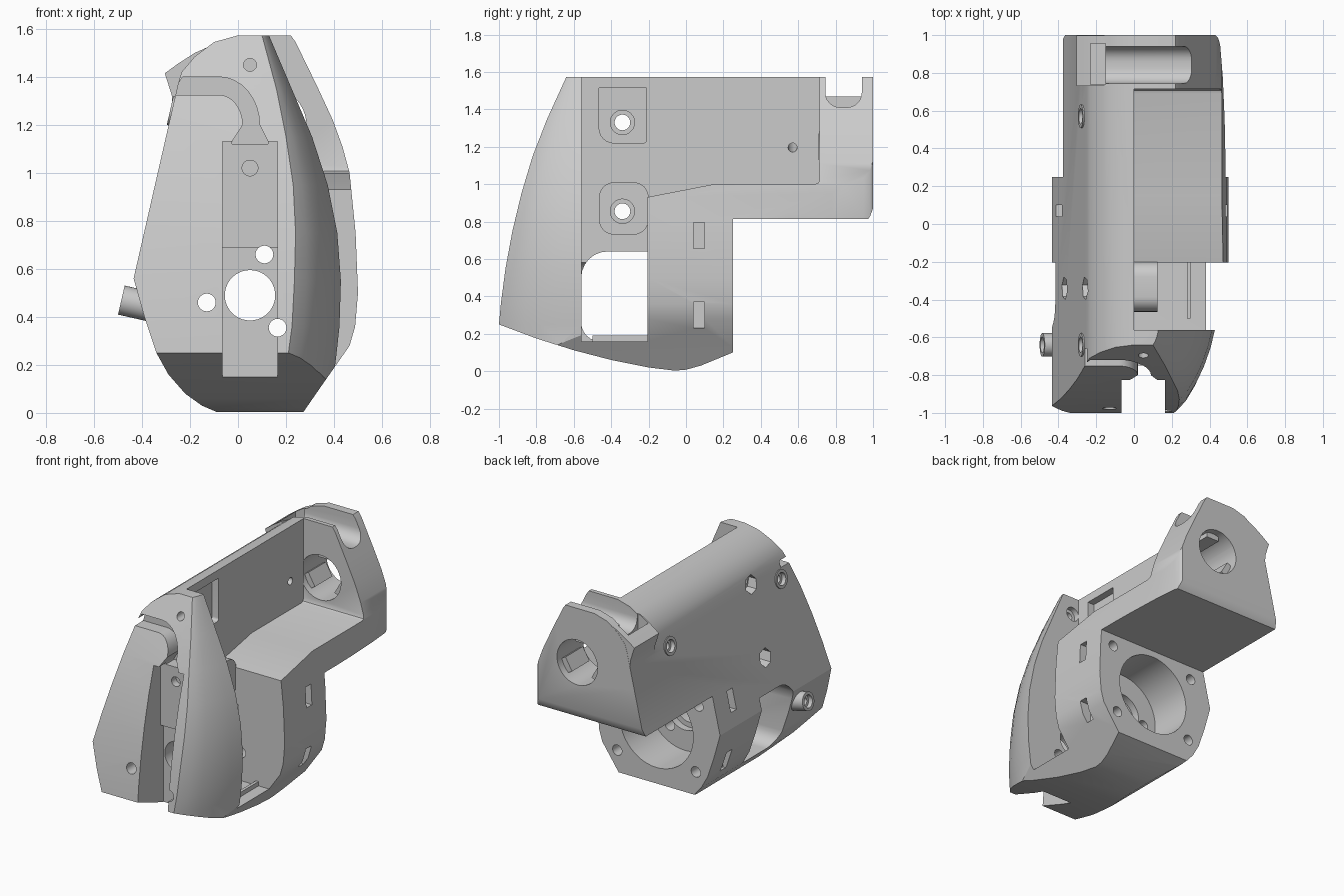
import bpy, bmesh, math
from mathutils import Vector

if "Cube" in bpy.data.objects:
    bpy.data.objects.remove(bpy.data.objects["Cube"])


def finish(bm, name):
    bmesh.ops.recalc_face_normals(bm, faces=bm.faces)
    me = bpy.data.meshes.new(name)
    bm.to_mesh(me)
    bm.free()
    ob = bpy.data.objects.new(name, me)
    bpy.context.collection.objects.link(ob)
    return ob


def loft(name, rings):
    bm = bmesh.new()
    vs = [[bm.verts.new(p) for p in r] for r in rings]
    n = len(vs[0])
    for a, b in zip(vs, vs[1:]):
        for i in range(n):
            j = (i + 1) % n
            bm.faces.new((a[i], a[j], b[j], b[i]))
    bm.faces.new(vs[0])
    bm.faces.new(vs[-1])
    return finish(bm, name)


def prism(name, pts, axis, a, b):
    put = {'x': lambda p, t: (t, p[0], p[1]),
           'y': lambda p, t: (p[0], t, p[1]),
           'z': lambda p, t: (p[0], p[1], t)}[axis]
    return loft(name, [[put(p, t) for p in pts] for t in (a, b)])


def box(name, x0, x1, y0, y1, z0, z1):
    return prism(name, [(x0, y0), (x1, y0), (x1, y1), (x0, y1)], 'z', z0, z1)


def rod(name, start, end, r, n=32):
    a, b = Vector(start), Vector(end)
    d = (b - a).normalized()
    u = d.orthogonal().normalized()
    v = d.cross(u)
    ring = [u * r * math.cos(2 * math.pi * i / n) + v * r * math.sin(2 * math.pi * i / n) for i in range(n)]
    return loft(name, [[a + p for p in ring], [b + p for p in ring]])


def rounded(a0, a1, b0, b1, radii, n=6):
    # corners: low-low, high-low, high-high, low-high
    cs = [(a0, b0, 1, 1, 180), (a1, b0, -1, 1, 270), (a1, b1, -1, -1, 0), (a0, b1, 1, -1, 90)]
    out = []
    for (a, b, sa, sb, t0), r in zip(cs, radii):
        if r == 0:
            out.append((a, b))
            continue
        for i in range(n + 1):
            t = math.radians(t0 + 90 * i / n)
            out.append((a + sa * r + r * math.cos(t), b + sb * r + r * math.sin(t)))
    return out


def combine(ob, tool, op='DIFFERENCE'):
    m = ob.modifiers.new(tool.name, 'BOOLEAN')
    m.operation, m.solver, m.object = op, 'EXACT', tool
    bpy.context.view_layer.objects.active = ob
    bpy.ops.object.modifier_apply(modifier=m.name)
    bpy.data.objects.remove(tool)


# Outer housing: front section, trimmed by side profile, rear plan and curved nose
section = [(-.08, 0), (.27, 0), (.36, .13), (.465, .28), (.488, .36), (.5, .5), (.49, .75),
           (.465, 1.0), (.435, 1.11), (.395, 1.22), (.33, 1.36), (.24, 1.545), (.22, 1.573), (0, 1.573),
           (-.1, 1.545), (-.18, 1.485), (-.235, 1.42), (-.25, 1.37), (-.435, .56), (-.39, .4),
           (-.34, .25), (-.29, .16), (-.22, .08), (-.15, .03)]
body = prism('housing', section, 'y', -1.05, 1)
side = [(-1.1, .29), (-1, .25), (-.8, .175), (-.6, .112), (-.4, .06), (-.2, .02), (-.06, .003), (0, .008),
        (.08, .03), (.25, .1), (.25, .815), (.975, .815), (.985, .83), (1, .87), (1, 1.7), (-1.1, 1.7)]
combine(body, prism('side_trim', side, 'x', -.8, .8), 'INTERSECT')
plan = [(-.8, -1.2), (.7, -1.2), (.7, .251), (.486, .251), (.48, .55), (.47, .78), (.456, .95),
        (.445, .985), (.42, 1.01), (-.8, 1.01)]
combine(body, prism('plan_trim', plan, 'z', -.2, 1.8), 'INTERSECT')
# height, nose y, ridge x, nose outer edge x
nose = [(-.05, -1, .19, .42), (.15, -1, .2, .40), (.25, -1, .21, .412), (.36, -.99, .225, .424), (.55, -.965, .235, .43),
        (.75, -.928, .24, .415), (.95, -.88, .23, .375), (1.15, -.82, .2, .31),
        (1.35, -.742, .16, .225), (1.573, -.64, .1, .13), (1.7, -.58, .07, .09)]
rings = []
for z, y, r, e in nose:
    arc = [(r + (e - r) * (.55 * t + .45 * math.sin(t * math.pi / 2)), y + (-.555 - y) * t ** 1.3)
           for t in (0, .2, .4, .6, .8, 1)]
    rings.append([(px, py, z) for px, py in [(-.8, y), (r - .06, y)] + arc + [(.8, -.5), (.8, 1.2), (-.8, 1.2)]])
combine(body, loft('nose_trim', rings), 'INTERSECT')

# Ear on the rear block
ear = [(-.27, 1.22), (-.275, 1.32), (-.305, 1.415), (-.25, 1.455), (-.18, 1.5), (-.09, 1.54), (-.1, 1.25)]
combine(body, prism('rear_ear', ear, 'y', .73, .999), 'UNION')

# Bosses on the slanted left wall
out = Vector((-.975, 0, .222))
bosses = [Vector((-.486, -.64, .47)), Vector((-.283, -.64, 1.26)), Vector((-.283, .57, 1.26))]
for c in bosses:
    combine(body, rod('screw_boss', c, c - out * .14, .062), 'UNION')

# Upper tray pocket, open to the right and top, with a sloped floor
tray = [(-.21, .93), (.15, 1), (.69, 1), (.708, 1.007), (.715, 1.025), (.715, 1.8), (-.21, 1.8)]
combine(body, prism('tray_cut', tray, 'x', 0, .8))
# Cross slot behind the nose, and the window through the left wall
combine(body, box('cross_slot_cut', 0, .8, -.56, -.205, .16, 1.8))
combine(body, prism('window_cut', rounded(-.56, -.205, .16, .64, (.1, 0, 0, .14)), 'x', -.8, .3))
# Inner nut boss, upper recess and floor rib
combine(body, prism('nut_boss', rounded(-.465, -.2, .73, 1.01, (.08, .08, .08, .08)), 'x', -.12, .125), 'UNION')
combine(body, prism('nut_recess', rounded(-.465, -.21, 1.22, 1.515, (.08, .02, 0, 0)), 'x', -.05, .1))
combine(body, box('floor_rib', .28, .3, -.5, -.19, .12, .19), 'UNION')

# Motor bore from the rear, shaft and screw holes along y
mx, mz = .05, .49
combine(body, rod('motor_bore', (mx, -.06, mz), (mx, .4, mz), .28, 48))
combine(body, rod('motor_collar_recess', (mx, -.11, mz), (mx, 0, mz), .14, 40))
combine(body, rod('shaft_hole', (mx, -1.2, mz), (mx, 0, mz), .105, 40))
for x, z in [(.11, .66), (-.13, .46), (.165, .355)]:
    combine(body, rod('mount_hole', (x, -1.2, z), (x, 0, z), .037, 24))
for x, z in [(-.27, .72), (.385, .73), (.35, .25), (-.25, .26)]:
    combine(body, rod('rear_screw_hole', (x, .12, z), (x, .4, z), .036, 20))

# Front slot and curved wire channel
combine(body, box('front_slot_low', -.065, .165, -1.2, -.72, -.1, .69))
combine(body, box('front_slot_high', -.065, .165, -1.2, -.75, .68, 1.13))
steps = [math.radians(90 - 90 * i / 8) for i in range(9)]
outer = [(-.08 + .17 * math.cos(t), 1.2 + .2 * math.sin(t)) for t in steps]
inner = [(-.08 + .1 * math.cos(t), 1.2 + .125 * math.sin(t)) for t in reversed(steps)]
channel = ([(-.23, 1.4)] + outer + [(.125, 1.13), (.125, 1.12), (-.025, 1.12), (-.025, 1.13)]
           + inner + [(-.6, 1.325), (-.6, 1.36), (-.25, 1.37)])
combine(body, prism('wire_channel', channel, 'y', -1.2, -.66))
combine(body, rod('upper_pin_hole', (.05, -1, 1.45), (.05, -.5, 1.45), .027, 20))
combine(body, rod('upper_pin_counterbore', (.05, -.6, 1.45), (.05, -.5, 1.45), .05, 24))
combine(body, rod('slot_pin_hole', (.05, -1, 1.02), (.05, -.7, 1.02), .033, 20))

# Rear block: cable trough with end pocket, round opening with three locating tabs
combine(body, prism('trough_cut', rounded(.745, .94, 1.41, 1.8, (.08, .08, 0, 0)), 'x', -.23, .8))
combine(body, box('trough_end_pocket', -.23, -.15, .738, .955, 1.36, 1.8))
hx, hz = .13, 1.2
combine(body, rod('rear_opening', (hx, .712, hz), (hx, 1.2, hz), .155, 36))
for k in range(3):
    t = math.radians(90 + 120 * k)
    u, v = Vector((math.cos(t), math.sin(t))), Vector((-math.sin(t), math.cos(t)))
    quad = [Vector((hx, hz)) + u * a + v * b for a, b in [(.115, -.05), (.175, -.05), (.175, .05), (.115, .05)]]
    combine(body, prism('locating_tab', quad, 'y', .76, .95), 'UNION')

# Screw holes in the bosses, hex nut sockets through the left wall
for c in bosses:
    combine(body, rod('boss_counterbore', c + out * .05, c - out * .03, .042, 24))
    combine(body, rod('boss_hole', c, c - out * (.12 if c.y < 0 else .5), .024, 16))
for z in (1.33, .855):
    combine(body, rod('nut_through_hole', (-.6, -.34, z), (.3, -.34, z), .042, 24))
    combine(body, rod('nut_counterbore', (.08 if z < 1 else -.09, -.34, z), (.3, -.34, z), .065, 32))
    combine(body, rod('hex_socket', (-.6, -.34, z), (-.2 if z > 1 else -.25, -.34, z), .062, 6))

# Strap slots on both sides
for z in (.725, .3):
    combine(body, box('strap_slot_right', .4, .8, .04, .1, z - .07, z + .07))
    combine(body, box('strap_slot_left', -.8, -.31, .04, .1, z - .07, z + .07))

# Smooth the curves, keep machined edges sharp
bpy.ops.object.select_all(action='DESELECT')
body.select_set(True)
bpy.context.view_layer.objects.active = body
bpy.ops.object.shade_smooth_by_angle(angle=math.radians(28))
